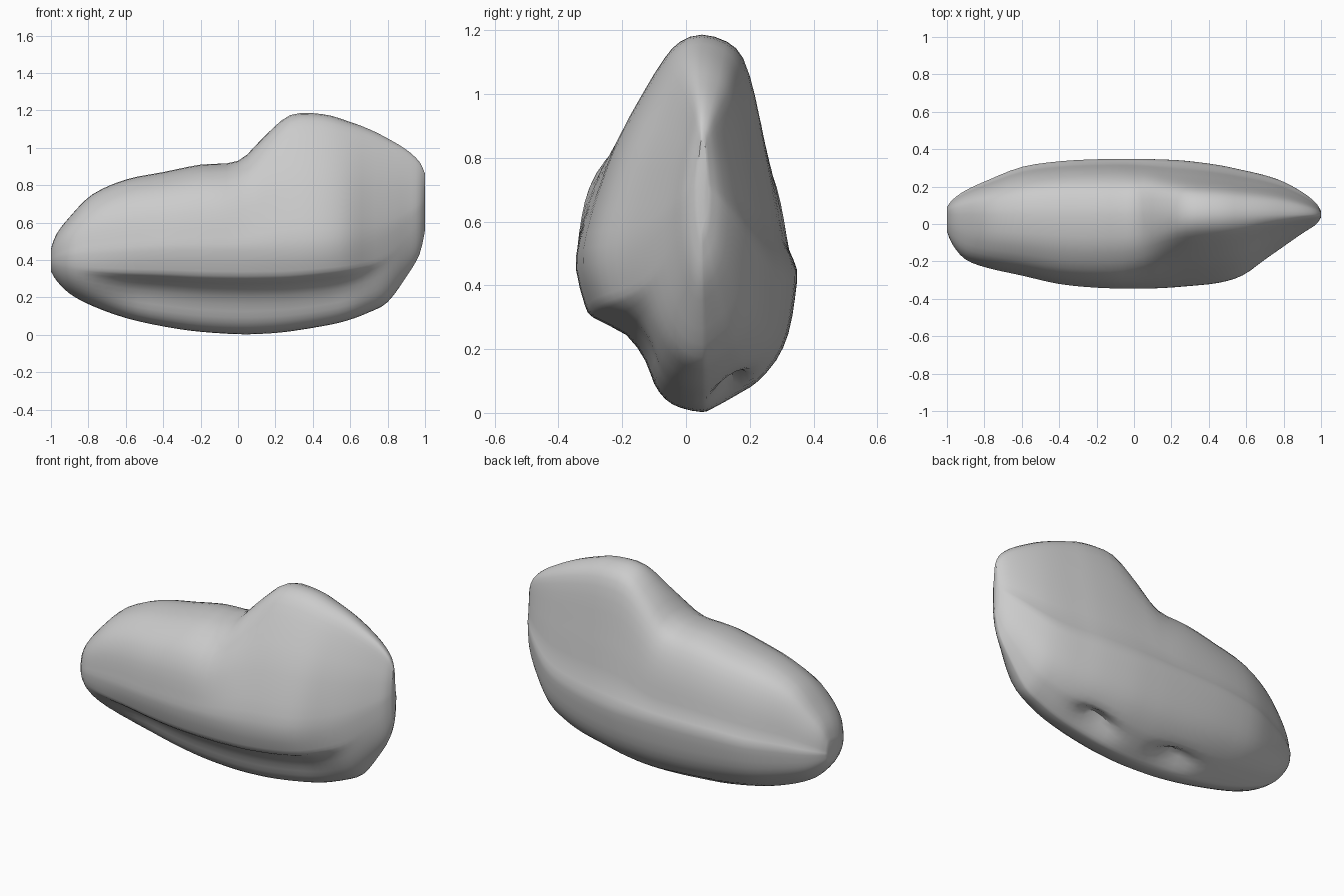
import bpy, bmesh, math

# Stations along x: x, bottom z, widest z, top z, front y, back y
STATIONS = [
    (-1.00, 0.34, 0.40, 0.46, -0.04, 0.09),
    (-0.97, 0.29, 0.41, 0.54, -0.11, 0.13),
    (-0.90, 0.22, 0.42, 0.63, -0.19, 0.18),
    (-0.78, 0.155, 0.43, 0.75, -0.235, 0.235),
    (-0.60, 0.09, 0.44, 0.83, -0.275, 0.305),
    (-0.40, 0.045, 0.45, 0.87, -0.32, 0.335),
    (-0.20, 0.015, 0.45, 0.91, -0.34, 0.346),
    (0.00, 0.003, 0.45, 0.93, -0.345, 0.348),
    (0.14, 0.006, 0.45, 1.06, -0.343, 0.345),
    (0.28, 0.018, 0.45, 1.175, -0.333, 0.337),
    (0.45, 0.045, 0.46, 1.18, -0.315, 0.315),
    (0.58, 0.075, 0.47, 1.145, -0.275, 0.288),
    (0.70, 0.12, 0.49, 1.10, -0.19, 0.26),
    (0.80, 0.175, 0.53, 1.05, -0.12, 0.225),
    (0.90, 0.31, 0.60, 0.99, -0.05, 0.17),
    (0.97, 0.43, 0.66, 0.925, -0.005, 0.115),
    (1.00, 0.56, 0.70, 0.86, 0.035, 0.07),
]

# Cross-section: height fraction, width on the low end, width on the high end
FRONT = [
    (-1.0, 0, 0), (-0.97, 0.17, 0.17), (-0.91, 0.29, 0.29), (-0.8, 0.38, 0.38),
    (-0.64, 0.45, 0.45), (-0.46, 0.6, 0.6), (-0.34, 0.86, 0.86), (-0.25, 0.93, 0.93),
    (0.0, 1, 1), (0.15, 0.99, 0.97), (0.35, 0.96, 0.85), (0.55, 0.9, 0.70),
    (0.75, 0.76, 0.49), (0.9, 0.52, 0.31), (0.97, 0.3, 0.18),
]
BACK = [
    (1.0, 0, 0), (0.97, 0.28, 0.28), (0.9, 0.5, 0.46), (0.75, 0.67, 0.58),
    (0.55, 0.79, 0.68), (0.35, 0.86, 0.78), (0.13, 0.92, 0.88), (0.0, 1, 1),
    (-0.2, 0.98, 0.98), (-0.45, 0.91, 0.91), (-0.64, 0.78, 0.78), (-0.79, 0.58, 0.58),
    (-0.86, 0.43, 0.43), (-0.93, 0.25, 0.25), (-0.98, 0.1, 0.1),
]
SPINE_Y = 0.05


def spline(points, steps, closed=False):
    """Catmull-Rom resampling of tuples."""
    n = len(points)
    get = (lambda i: points[i % n]) if closed else (lambda i: points[max(0, min(n - 1, i))])
    out = []
    for i in range(n if closed else n - 1):
        a, b, c, d = (get(i + k) for k in (-1, 0, 1, 2))
        for s in range(steps):
            t = s / steps
            out.append(tuple(
                0.5 * (2 * q + (r - p) * t + (2 * p - 5 * q + 4 * r - u) * t ** 2
                       + (3 * q - p - 3 * r + u) * t ** 3)
                for p, q, r, u in zip(a, b, c, d)))
    if not closed:
        out.append(points[-1])
    return out


def smoothstep(lo, hi, x):
    t = max(0.0, min(1.0, (x - lo) / (hi - lo)))
    return t * t * (3 - 2 * t)


ring = spline([(v, -a, -b) for v, a, b in FRONT] + BACK, 2, closed=True)
bm = bmesh.new()
loops = []
for x, zb, zm, zt, yf, yb in spline(STATIONS, 3):
    high = smoothstep(-0.1, 0.3, x)
    rounded = smoothstep(0.5, 0.88, abs(x))
    loop = []
    for v, a, b in ring:
        w = a + (b - a) * high
        v = max(-1.0, min(1.0, v))
        # the front groove fades into a round underside at the ends
        if v < 0 and w < 0:
            w += (-math.sqrt(1 - v * v) - w) * rounded
        y = SPINE_Y + w * ((SPINE_Y - yf) if w < 0 else (yb - SPINE_Y))
        z = zm + v * ((zm - zb) if v < 0 else (zt - zm))
        # two pits in the underside
        if v < -0.6:
            for px in (0.38, -0.15):
                z += 0.07 * math.exp(-((x - px) / 0.12) ** 2 - ((y - 0.14) / 0.045) ** 2)
        loop.append(bm.verts.new((x, y, z)))
    loops.append(loop)

# Skin the sections and close both ends
n = len(ring)
for p, q in zip(loops, loops[1:]):
    for i in range(n):
        j = (i + 1) % n
        bm.faces.new((p[i], p[j], q[j], q[i]))
bm.faces.new(loops[0])
bm.faces.new(loops[-1])
bmesh.ops.recalc_face_normals(bm, faces=bm.faces)

mesh = bpy.data.meshes.new("body")
bm.to_mesh(mesh)
bm.free()
body = bpy.data.objects.new("body", mesh)
bpy.context.collection.objects.link(body)
bpy.context.view_layer.objects.active = body
body.select_set(True)
bpy.ops.object.shade_smooth_by_angle(angle=0.7)
